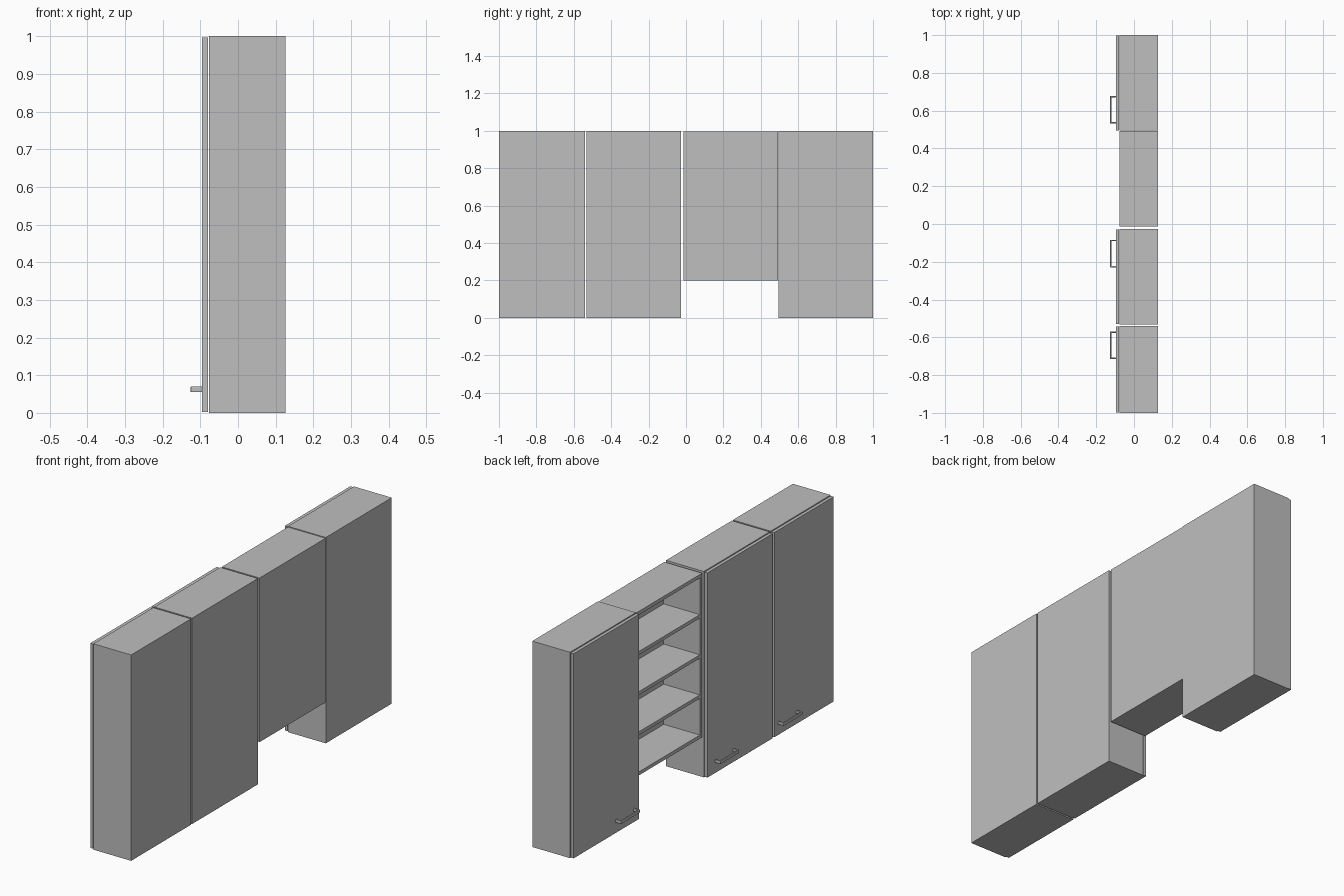
import bpy
import bmesh
from mathutils import Matrix, Vector

cube = bpy.data.objects.get("Cube")
if cube:
    bpy.data.objects.remove(cube, do_unlink=True)

grey = bpy.data.materials.new("plain_grey")
grey.use_nodes = True
colour = (0.52, 0.52, 0.52, 1)
grey.diffuse_color = colour
grey.node_tree.nodes["Principled BSDF"].inputs["Base Color"].default_value = colour

BACK, BODY_FRONT = 0.126, -0.077
DOOR_BACK, DOOR_FRONT = -0.08, -0.095
BOARD = 0.017


def build(name, boxes, bevel=0):
    """One object made of boxes, each given by its low and high corner."""
    bm = bmesh.new()
    for low, high in boxes:
        low, high = Vector(low), Vector(high)
        place = Matrix.Translation((low + high) / 2) @ Matrix.Diagonal((high - low).to_4d())
        bmesh.ops.create_cube(bm, size=1, matrix=place)
    mesh = bpy.data.meshes.new(name)
    bm.to_mesh(mesh)
    bm.free()
    mesh.materials.append(grey)
    obj = bpy.data.objects.new(name, mesh)
    bpy.context.collection.objects.link(obj)
    if bevel:
        mod = obj.modifiers.new("rounded_edges", "BEVEL")
        mod.width, mod.segments = bevel, 2
    return obj


def carcass(name, y0, y1, z0, z1, shelves=0):
    """Cabinet box open towards -x, with evenly spaced shelves."""
    t = BOARD
    # sides and back
    boxes = [((BODY_FRONT, y0, z0), (BACK, y0 + t, z1)),
             ((BODY_FRONT, y1 - t, z0), (BACK, y1, z1)),
             ((BACK - t / 2, y0 + t, z0), (BACK, y1 - t, z1))]
    # bottom, shelves and top
    step = (z1 - z0 - t) / (shelves + 1)
    for i in range(shelves + 2):
        z = z0 + i * step
        boxes.append(((BODY_FRONT, y0 + t, z), (BACK - t / 2, y1 - t, z + t)))
    build(name, boxes)


def handle(name, y0, y1):
    """Bow handle: two posts and a grip."""
    z0, z1, t = 0.055, 0.07, 0.007
    tip = -0.126
    build(name, [((tip + t / 2, y0, z0), (DOOR_FRONT, y0 + t, z1)),
                 ((tip + t / 2, y1 - t, z0), (DOOR_FRONT, y1, z1)),
                 ((tip, y0, z0), (tip + t, y1, z1))], bevel=0.002)


# Closed cabinets: name, y range, start of the handle
closed = [("narrow", -1.0, -0.54, -0.715),
          ("middle", -0.532, -0.027, -0.23),
          ("end", 0.494, 1.0, 0.532)]
for name, y0, y1, grip in closed:
    carcass(name + "_cabinet", y0, y1, 0, 1)
    build(name + "_door", [((DOOR_FRONT, y0 + 0.002, 0.003),
                            (DOOR_BACK, y1 - 0.002, 0.997))])
    handle(name + "_handle", grip, grip + 0.146)

# Shorter open shelf unit
carcass("open_shelf_unit", -0.014, 0.492, 0.2, 0.997, shelves=3)
